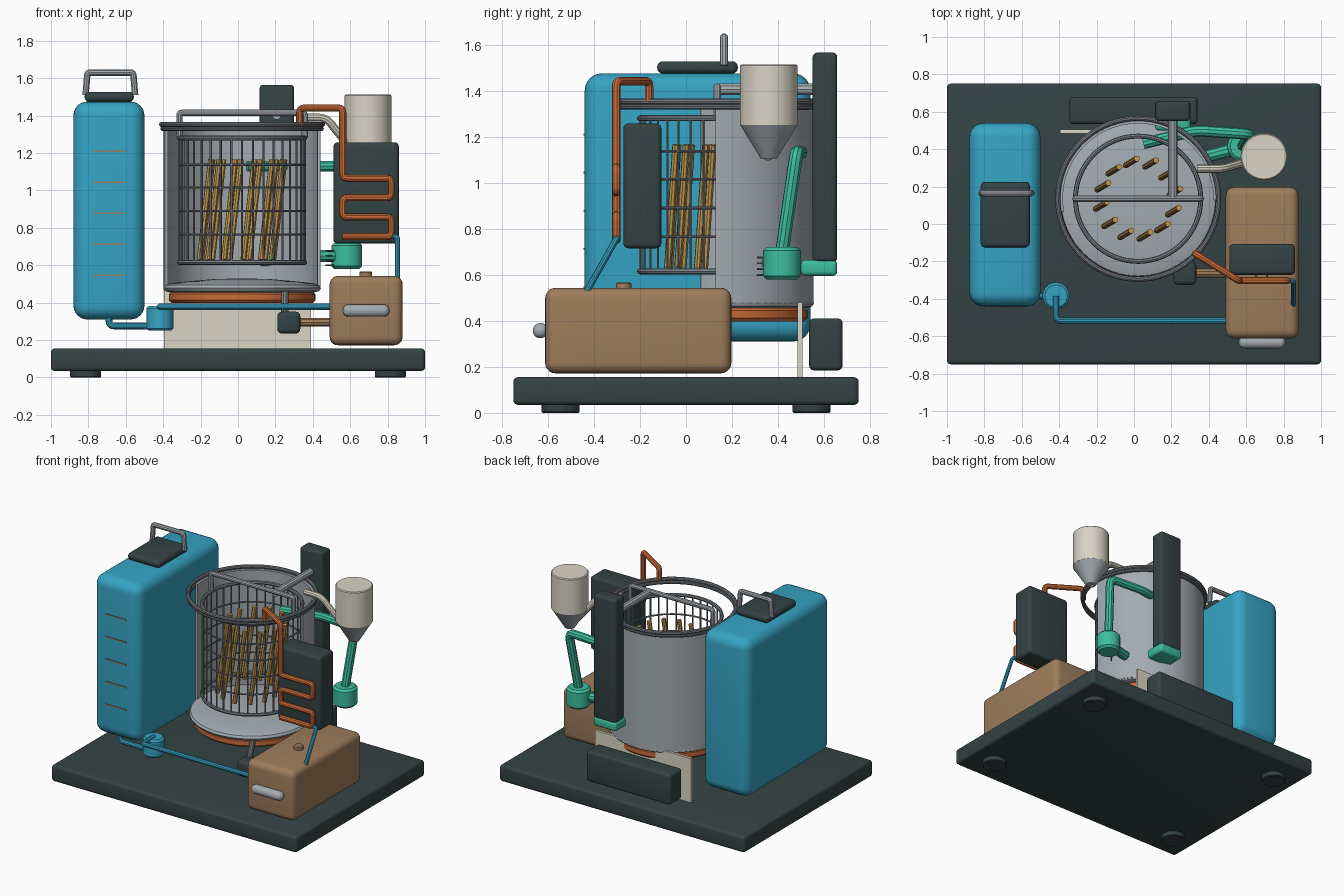
import bpy, bmesh, math
from mathutils import Vector

if "Cube" in bpy.data.objects:
    bpy.data.objects.remove(bpy.data.objects["Cube"])


def mat(name, *rgb):
    m = bpy.data.materials.new(name)
    m.diffuse_color = (*rgb, 1)
    m.use_nodes = True
    m.node_tree.nodes["Principled BSDF"].inputs["Base Color"].default_value = m.diffuse_color
    return m


SLATE = mat("dark slate", .034, .056, .057)
BLUE = mat("water blue", .036, .37, .55)
COPPER = mat("copper orange", .62, .15, .04)
TAN = mat("tan brown", .34, .205, .105)
STEEL = mat("steel grey", .37, .41, .44)
WIRE = mat("wire grey", .19, .21, .23)
TEAL = mat("teal green", .045, .52, .34)
CREAM = mat("cream", .70, .66, .56)
GOLD = mat("golden straw", .53, .32, .085)


def finish(name, bm, m):
    bmesh.ops.recalc_face_normals(bm, faces=bm.faces[:])
    me = bpy.data.meshes.new(name)
    bm.to_mesh(me)
    bm.free()
    me.materials.append(m)
    ob = bpy.data.objects.new(name, me)
    bpy.context.collection.objects.link(ob)
    return ob


def box(name, x, y, z, m, bevel=.02, segs=4):
    """Rounded box from its (min, max) range on each axis."""
    bm = bmesh.new()
    bmesh.ops.create_cube(bm, size=1)
    for v in bm.verts:
        v.co = [(a + b) / 2 + c * (b - a) for (a, b), c in zip((x, y, z), v.co)]
    if bevel:
        bmesh.ops.bevel(bm, geom=bm.edges[:], offset=bevel, segments=segs,
                        profile=.5, affect='EDGES')
    return finish(name, bm, m)


def lathe(name, cx, cy, prof, m, segs=64, a0=0, a1=360, loop=False):
    """Turn an (r, z) profile about a vertical axis, fully or over an arc."""
    bm = bmesh.new()
    full = a1 - a0 >= 360
    rows = []
    for i in range(segs if full else segs + 1):
        a = math.radians(a0 + (a1 - a0) * i / segs)
        rows.append([bm.verts.new((cx + r * math.cos(a), cy + r * math.sin(a), z))
                     for r, z in prof])
    n = len(prof)
    for i in range(segs):
        p, q = rows[i], rows[(i + 1) % len(rows)]
        for j in range(n if loop else n - 1):
            k = (j + 1) % n
            bm.faces.new((p[j], q[j], q[k], p[k]))
    if not full:
        bm.faces.new(rows[0])
        bm.faces.new(rows[-1])
    bmesh.ops.remove_doubles(bm, verts=bm.verts[:], dist=1e-5)
    return finish(name, bm, m)


def disc(name, cx, cy, r, z0, z1, m, b=.012, segs=40):
    return lathe(name, cx, cy, [(0, z0), (r - b, z0), (r, z0 + b), (r, z1 - b),
                                (r - b, z1), (0, z1)], m, segs)


def ring(name, cx, cy, r, z, t, m, segs=64, sides=10):
    prof = [(r + t * math.cos(2 * math.pi * k / sides), z + t * math.sin(2 * math.pi * k / sides))
            for k in range(sides)]
    return lathe(name, cx, cy, prof, m, segs, loop=True)


def pipe(name, paths, r, m, bend=.03, res=3):
    """Round tubes along one or more paths, with softened corners."""
    cu = bpy.data.curves.new(name, 'CURVE')
    cu.dimensions = '3D'
    cu.bevel_depth, cu.bevel_resolution, cu.use_fill_caps = r, res, True
    for path in paths:
        P = [Vector(p) for p in path]
        pts = [P[0]]
        for a, b, c in zip(P, P[1:], P[2:]):
            d = min(bend, (a - b).length * .45, (c - b).length * .45)
            s, e = b + (a - b).normalized() * d, b + (c - b).normalized() * d
            pts += [s * (1 - t) ** 2 + b * 2 * t * (1 - t) + e * t * t
                    for t in (0, .25, .5, .75, 1)]
        pts.append(P[-1])
        sp = cu.splines.new('POLY')
        sp.points.add(len(pts) - 1)
        for q, p in zip(sp.points, pts):
            q.co = (*p, 1)
    tmp = bpy.data.objects.new(name + "_curve", cu)
    bpy.context.collection.objects.link(tmp)
    me = bpy.data.meshes.new_from_object(tmp.evaluated_get(bpy.context.evaluated_depsgraph_get()))
    bpy.data.objects.remove(tmp)
    me.materials.clear()
    me.materials.append(m)
    ob = bpy.data.objects.new(name, me)
    bpy.context.collection.objects.link(ob)
    return ob


# Base and feet
box("base_plate", (-1, 1), (-.75, .75), (.035, .155), SLATE)
for sx in (-1, 1):
    for sy in (-1, 1):
        disc("foot", sx * .815, sy * .545, .083, 0, .04, SLATE, .005)

# Water tank with cap, handle and level marks
box("water_tank", (-.88, -.5), (-.44, .54), (.31, 1.475), BLUE, .075, 6)
box("tank_cap", (-.82, -.557), (-.125, .225), (1.474, 1.527), SLATE, .024)
pipe("tank_handle", [[(-.815, .165, 1.51), (-.805, .165, 1.63), (-.56, .165, 1.63),
                      (-.55, .165, 1.51)]], .018, STEEL, .015)
for i in range(5):
    z = 1.21 - i * .166
    box("level_mark", (-.77, -.6), (-.445, -.438), (z - .004, z + .004), TAN, 0)

# Water pump and feed line
disc("water_pump", -.417, -.385, .072, .25, .382, BLUE)
pipe("pump_inlet", [[(-.69, -.385, .34), (-.69, -.385, .275), (-.42, -.385, .275)]], .018, BLUE)
pipe("feed_line", [[(-.417, -.385, .378), (-.417, -.517, .378), (.52, -.517, .378)]], .017, BLUE)

# Collection box with handle, plug, drain valve
box("collection_box", (.49, .88), (-.612, .197), (.172, .543), TAN, .045, 5)
box("box_handle", (.56, .81), (-.665, -.60), (.325, .39), STEEL, .03)
disc("box_plug", .683, -.27, .034, .53, .567, TAN, .006)
box("drain_valve", (.21, .333), (-.325, -.2), (.235, .352), SLATE, .025)
pipe("drain_outlet", [[(.3, -.262, .295), (.52, -.262, .295)]], .025, TAN)
pipe("drain_stub", [[(.25, -.225, .33), (.25, -.18, .47)]], .02, WIRE)

# Support plate and rear control box
box("support_plate", (-.395, .39), (.485, .505), (.15, .48), CREAM, 0)
box("rear_box", (-.345, .34), (.535, .68), (.185, .41), SLATE)

# Heater and vessel, cut open at the front
CX, CY = .022, .135
disc("heater_ring", CX, CY, .392, .398, .46, COPPER, .015, 64)
lathe("vessel_floor", CX, CY, [(0, .53), (.15, .526), (.3, .513), (.385, .503), (.412, .494),
                               (.421, .477), (.412, .462), (.385, .455), (0, .455)], STEEL, 72)
lathe("vessel_wall", CX, CY, [(.402, .47), (.42, .47), (.42, 1.34), (.402, 1.34)], STEEL,
      64, -1, 190, True)
ring("vessel_rim", CX, CY, .43, 1.353, .014, WIRE, 72)
ring("vessel_rim_lower", CX, CY, .425, 1.33, .012, WIRE, 72)

# Wire basket with carrying handle
R = .335
for i, z in enumerate((1.28, 1.137, 1.015, .89, .765, .615)):
    ring("basket_ring", CX, CY, R, z, .013 if i in (0, 5) else .006, WIRE, 64, 8)
wires = [(CX + R * math.cos(a), CY + R * math.sin(a))
         for a in (2 * math.pi * k / 36 for k in range(36))]
pipe("basket_wires", [[(x, y, .61), (x, y, 1.28)] for x, y in wires], .006, WIRE, res=1)
pipe("basket_handle", [[(CX - R, CY, 1.28), (CX - R, CY, 1.415), (CX + R, CY, 1.415),
                        (CX + R, CY, 1.28)]], .017, STEEL, .015)

# Golden stalks leaning inside the basket
stalks = []
for k in range(12):
    a = 2 * math.pi * (k + .35) / 12
    x, y = CX + .2 * math.cos(a), CY + .2 * math.sin(a)
    stalks.append([(x - .03, y - .018, .63), (x + .03, y + .018, 1.165)])
pipe("stalks", stalks, .016, GOLD, res=2)

# Lift column and arm
box("lift_column", (.115, .3), (.55, .657), (.655, 1.565), SLATE, .02)
box("column_foot", (.112, .302), (.5, .657), (.595, .665), TEAL, .02)
pipe("lift_arm", [[(.207, .135, 1.405), (.207, .58, 1.405)]], .026, STEEL)

# Circulation pump, riser pipe and spray bar
disc("circulation_pump", .582, .417, .082, .58, .72, TEAL, .015)
pipe("pump_to_vessel", [[(.58, .41, .65), (.38, .36, .65)]], .034, TEAL)
pipe("riser_pipe", [[(.582, .417, .7), (.62, .48, 1.13), (.33, .5, 1.13), (.05, .43, 1.13)]],
     .03, TEAL, .05)
pipe("pump_pins", [[(.53, .4, z), (.47, .31, z)] for z in (.6, .625, .65, .675)], .005, WIRE, res=1)

# Dosing hopper and chute
HX, HY = .695, .36
lathe("hopper", HX, HY, [(0, 1.25), (.125, 1.25), (.125, 1.508), (.119, 1.514), (0, 1.514)],
      CREAM, 48)
lathe("hopper_cone", HX, HY, [(0, 1.25), (.124, 1.25), (.035, 1.105), (0, 1.105)], STEEL, 48)
pipe("hopper_chute", [[(.34, .295, 1.39), (.47, .295, 1.39), (HX, HY, 1.11)]], .022, CREAM, .04)

# Condenser with copper coil and drip line
box("condenser", (.51, .86), (-.272, -.107), (.715, 1.257), SLATE, .022)
coil = [(.33, -.16, 1.35), (.33, -.16, 1.44), (.56, -.303, 1.44)]
for i in range(4):
    z = 1.065 - i * .104
    xs = (.56, .82) if i % 2 == 0 else (.82, .56)
    coil += [(x, -.303, z) for x in xs]
pipe("copper_coil", [coil], .019, COPPER, .025)
pipe("drip_line", [[(.80, -.3, .755), (.853, -.303, .755), (.853, -.43, .53)]], .014, BLUE, .02)

# Smooth shading with crisp edges
for ob in bpy.context.scene.objects:
    ob.select_set(ob.type == 'MESH')
    bpy.context.view_layer.objects.active = ob
bpy.ops.object.shade_smooth_by_angle(angle=math.radians(35))
